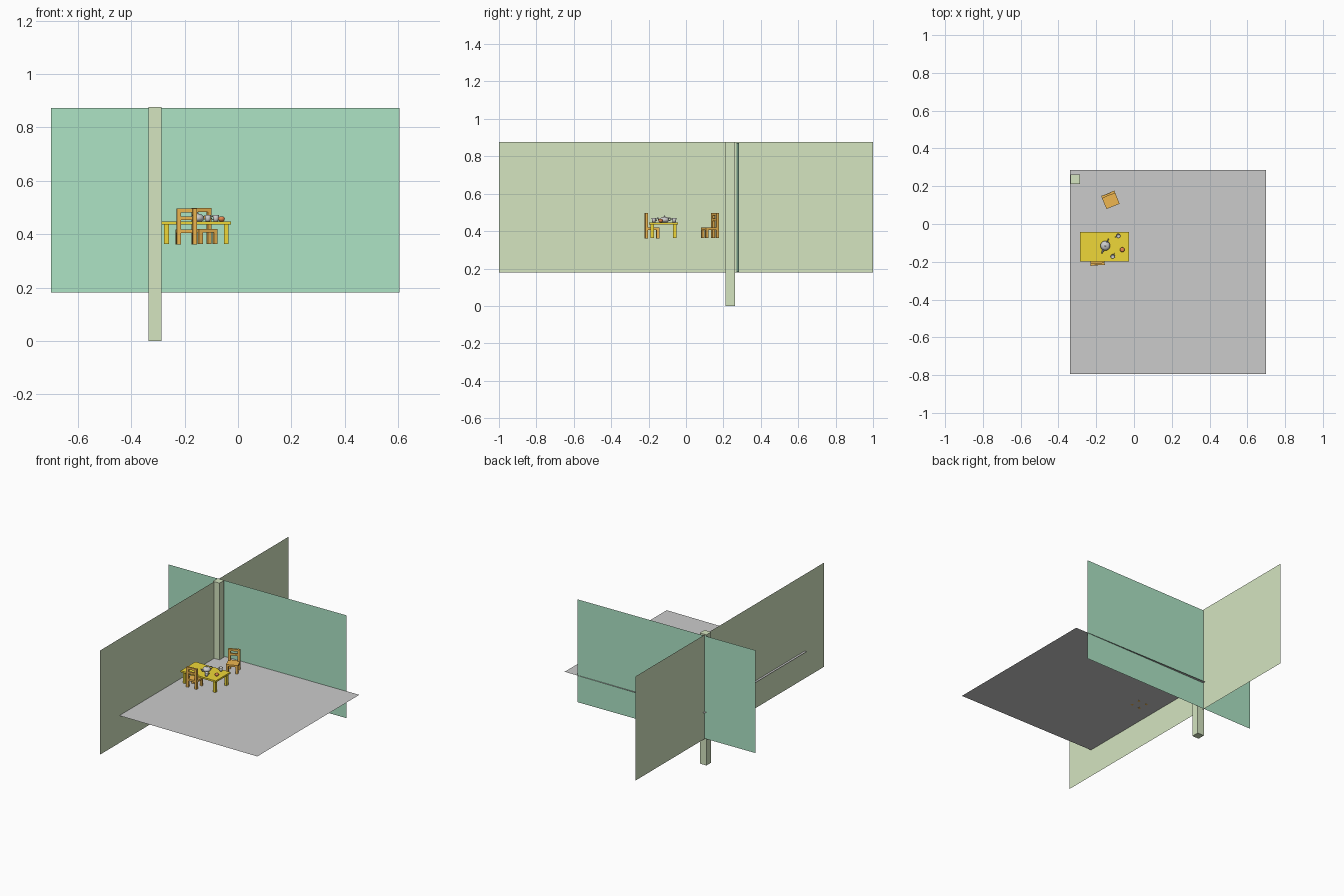
import bpy, bmesh, math
from mathutils import Matrix, Vector

if "Cube" in bpy.data.objects:
    bpy.data.objects.remove(bpy.data.objects["Cube"])


def mat(name, c):
    m = bpy.data.materials.new(name)
    m.diffuse_color = (*c, 1)
    m.use_nodes = True
    m.node_tree.nodes["Principled BSDF"].inputs["Base Color"].default_value = m.diffuse_color
    return m


PALE = mat("pale_green", (0.66, 0.78, 0.53))
GREEN = mat("green", (0.42, 0.78, 0.56))
YELLOW = mat("yellow", (0.86, 0.68, 0.04))
ORANGE = mat("orange", (0.86, 0.47, 0.08))
RED = mat("red", (0.80, 0.25, 0.08))
FLOOR_Z = 0.362


def finish(bm, name, m=None, smooth=False):
    me = bpy.data.meshes.new(name)
    bm.to_mesh(me)
    bm.free()
    ob = bpy.data.objects.new(name, me)
    bpy.context.collection.objects.link(ob)
    if m:
        me.materials.append(m)
    if smooth:
        for p in me.polygons:
            p.use_smooth = True
    return ob


def add_box(bm, lo, hi):
    lo, hi = Vector(lo), Vector(hi)
    M = Matrix.Translation((lo + hi) / 2) @ Matrix.Diagonal((*(hi - lo), 1))
    bmesh.ops.create_cube(bm, size=1, matrix=M)


def box(name, lo, hi, m):
    bm = bmesh.new()
    add_box(bm, lo, hi)
    return finish(bm, name, m)


def sheet(name, pts, m=None):
    bm = bmesh.new()
    bm.faces.new([bm.verts.new(p) for p in pts])
    return finish(bm, name, m)


def lathe(name, profile, loc, m=None, steps=24):
    bm = bmesh.new()
    vs = [bm.verts.new((r, 0, z)) for r, z in profile]
    es = [bm.edges.new(p) for p in zip(vs, vs[1:])]
    bmesh.ops.spin(bm, geom=vs + es, cent=(0, 0, 0), axis=(0, 0, 1),
                   angle=2 * math.pi, steps=steps)
    bmesh.ops.remove_doubles(bm, verts=bm.verts, dist=1e-5)
    bmesh.ops.recalc_face_normals(bm, faces=bm.faces)
    ob = finish(bm, name, m, True)
    ob.location = loc
    return ob


def tube(name, pts, radii, loc, turn):
    cu = bpy.data.curves.new(name, 'CURVE')
    cu.dimensions = '3D'
    cu.bevel_depth = 1
    cu.bevel_resolution = 2
    cu.resolution_u = 6
    cu.use_fill_caps = True
    sp = cu.splines.new('NURBS')
    sp.points.add(len(pts) - 1)
    for p, (x, z), r in zip(sp.points, pts, radii):
        p.co = (x, 0, z, 1)
        p.radius = r
    sp.use_endpoint_u = True
    sp.order_u = 3
    ob = bpy.data.objects.new(name, cu)
    bpy.context.collection.objects.link(ob)
    ob.location = loc
    ob.rotation_euler.z = turn
    return ob


# Room: floor sheet, two crossing walls, corner post
sheet("floor", [(-0.34, -0.795, FLOOR_Z), (0.70, -0.795, FLOOR_Z),
                (0.70, 0.287, FLOOR_Z), (-0.34, 0.287, FLOOR_Z)])
sheet("back_wall", [(-0.70, 0.264, 0.182), (0.606, 0.284, 0.182),
                    (0.606, 0.284, 0.872), (-0.70, 0.264, 0.872)], GREEN)
sheet("side_wall", [(-0.325, -1, 0.178), (-0.325, 1, 0.178),
                    (-0.325, 1, 0.877), (-0.325, -1, 0.877)], PALE)
box("corner_post", (-0.335, 0.212, 0), (-0.286, 0.262, 0.877), PALE)

# Table: top and four legs
TX, TY, TOP = -0.156, -0.121, 0.447
box("table_top", (TX - 0.13, TY - 0.078, 0.436), (TX + 0.13, TY + 0.078, TOP), YELLOW)
for sx in (-1, 1):
    for sy in (-1, 1):
        x, y = TX + sx * 0.112, TY + sy * 0.06
        box("table_leg", (x - 0.009, y - 0.009, FLOOR_Z + 0.0005),
            (x + 0.009, y + 0.009, 0.436), YELLOW)


# Chair: seat, legs, posts and two back rails; the back is on local -y
def chair(name, loc, turn):
    bm = bmesh.new()
    w, t = 0.0375, 0.015
    for s in (-1, 1):
        a, b = sorted((s * w, s * (w - t)))
        add_box(bm, (a, -w, 0), (b, -w + t, 0.135))
        add_box(bm, (a, w - t, 0), (b, w, 0.046))
    add_box(bm, (-w, -w + 0.001, 0.044), (w, w, 0.057))
    for z0, z1 in ((0.092, 0.105), (0.121, 0.135)):
        add_box(bm, (-w + t, -w + 0.002, z0), (w - t, -w + t - 0.002, z1))
    ob = finish(bm, name, ORANGE)
    ob.location = loc
    ob.rotation_euler.z = turn


chair("front_chair", (-0.194, -0.182, FLOOR_Z - 0.001), math.radians(3))
chair("back_chair", (-0.125, 0.128, FLOOR_Z + 0.0005), math.radians(202))

# Teapot: turned body with lid, spout and handle
POT, TURN = (-0.152, -0.115, TOP), math.radians(245)
lathe("teapot_body", [(0, 0), (0.015, 0), (0.022, 0.005), (0.026, 0.012),
                      (0.023, 0.020), (0.018, 0.025), (0.011, 0.028), (0.004, 0.029),
                      (0.003, 0.031), (0.005, 0.033), (0.003, 0.035), (0, 0.0355)], POT)
tube("teapot_spout", [(0.020, 0.010), (0.032, 0.010), (0.034, 0.020), (0.043, 0.025)],
     [0.007, 0.005, 0.004, 0.003], POT, TURN)
tube("teapot_handle", [(-0.020, 0.023), (-0.038, 0.025), (-0.040, 0.012), (-0.023, 0.008)],
     [0.0025] * 4, POT, TURN)

# Two cups with handles
for i, (x, y, a) in enumerate(((-0.083, -0.063, 200), (-0.113, -0.172, 60))):
    p = (x, y, TOP)
    lathe(f"cup_{i + 1}", [(0, 0), (0.008, 0), (0.010, 0.008), (0.012, 0.024),
                           (0.0108, 0.024), (0.009, 0.008), (0, 0.003)], p, steps=16)
    tube(f"cup_handle_{i + 1}", [(0.010, 0.019), (0.019, 0.020), (0.018, 0.009), (0.009, 0.007)],
         [0.0015] * 4, p, math.radians(a))

# Small fruit
lathe("fruit", [(0, 0.001), (0.006, 0), (0.011, 0.005), (0.013, 0.011), (0.010, 0.017),
                (0.005, 0.019), (0, 0.016)], (-0.062, -0.136, TOP), RED, 16)
